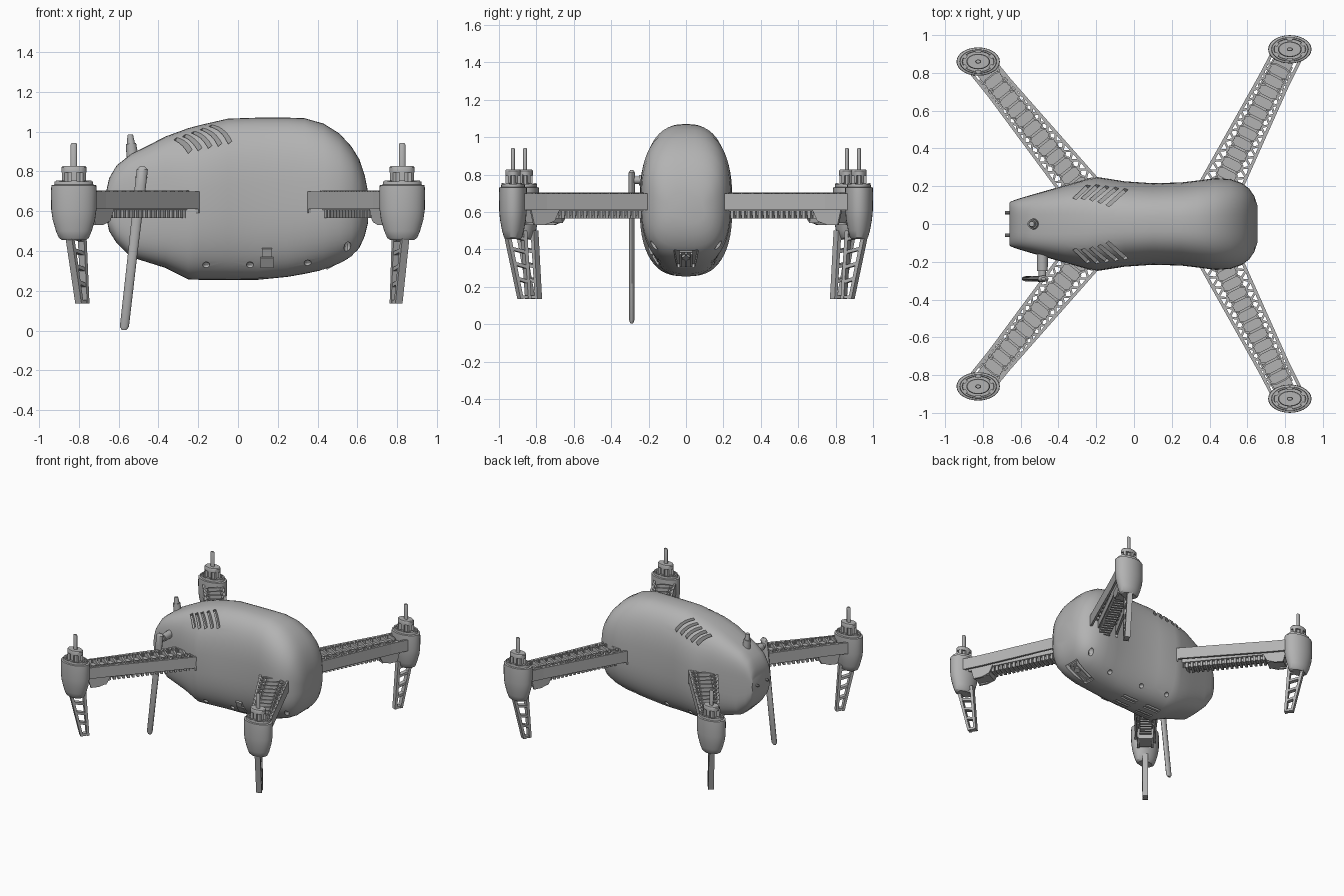
import bpy, bmesh, math
from mathutils import Matrix, Vector

if "Cube" in bpy.data.objects:
    bpy.data.objects.remove(bpy.data.objects["Cube"])

grey = bpy.data.materials.new("plain_grey")
grey.use_nodes = True
grey.diffuse_color = (0.45, 0.45, 0.45, 1)
grey.node_tree.nodes["Principled BSDF"].inputs["Base Color"].default_value = (0.45, 0.45, 0.45, 1)


def finish(name, bm, smooth=True):
    bmesh.ops.recalc_face_normals(bm, faces=bm.faces)
    mesh = bpy.data.meshes.new(name)
    bm.to_mesh(mesh)
    bm.free()
    mesh.materials.append(grey)
    ob = bpy.data.objects.new(name, mesh)
    bpy.context.collection.objects.link(ob)
    if smooth:
        shade(ob)
    return ob


def shade(ob):
    bpy.ops.object.select_all(action='DESELECT')
    ob.select_set(True)
    bpy.context.view_layer.objects.active = ob
    bpy.ops.object.shade_smooth_by_angle(angle=math.radians(32))


def loft(bm, rings):
    rows = [[bm.verts.new(p) for p in ring] for ring in rings]
    n = len(rows[0])
    for a, b in zip(rows, rows[1:]):
        for i in range(n):
            bm.faces.new((a[i], a[(i + 1) % n], b[(i + 1) % n], b[i]))
    bm.faces.new(rows[0])
    bm.faces.new(rows[-1])


def prism(bm, pts, lo, hi, M):
    loft(bm, [[M @ Vector((x, y, z)) for x, y in pts] for z in (lo, hi)])


def beam(bm, p, q, width, lo, hi, M):
    p, q = Vector(p), Vector(q)
    s = (q - p).normalized().orthogonal() * width / 2
    prism(bm, [p + s, q + s, q - s, p - s], lo, hi, M)


def box(bm, size, M):
    bmesh.ops.create_cube(bm, size=1, matrix=M @ Matrix.Diagonal((*size, 1)))


def along(a, b, axis, up):
    return Matrix.Translation((a + b) / 2) @ (b - a).to_track_quat(axis, up).to_matrix().to_4x4()


def rod(bm, a, b, r1, r2, seg=16):
    a, b = Vector(a), Vector(b)
    bmesh.ops.create_cone(bm, cap_ends=True, segments=seg, radius1=r1, radius2=r2,
                          depth=(b - a).length, matrix=along(a, b, 'Z', 'Y'))


# Body: stations of x, top, bottom, half width, squareness
STATIONS = [(-.66, .71, .56, .113, 4), (-.648, .765, .5, .121, 4), (-.61, .83, .44, .134, 4),
            (-.54, .885, .37, .155, 3.8), (-.365, .975, .315, .205, 3.2),
            (-.25, 1.017, .257, .238, 2.8), (-.19, 1.033, .255, .248, 2.6),
            (-.05, 1.065, .255, .226, 2.6), (.1, 1.07, .255, .216, 2.6), (.25, 1.07, .27, .22, 2.6),
            (.335, 1.067, .285, .23, 2.6), (.43, 1.04, .305, .243, 2.6), (.51, .99, .335, .238, 2.7),
            (.57, .925, .37, .217, 2.9), (.61, .86, .415, .187, 3), (.637, .78, .475, .148, 3),
            (.653, .7, .54, .1, 3)]


def section(x):
    for a, b in zip(STATIONS, STATIONS[1:]):
        if x <= b[0]:
            t = (x - a[0]) / (b[0] - a[0])
            return [p + (q - p) * t for p, q in zip(a[1:], b[1:])]


def on_body(x, z, side):
    top, bottom, w, power = section(x)
    t = min(1, abs(z - (top + bottom) / 2) / ((top - bottom) / 2))
    return Vector((x, side * w * (1 - t ** power) ** (1 / power), z))


def body_ring(x, top, bottom, w, power, n=56):
    ring = []
    for i in range(n):
        c, s = math.cos(math.tau * i / n), math.sin(math.tau * i / n)
        y = math.copysign(abs(c) ** (2 / power), c) * w
        z = math.copysign(abs(s) ** (2 / power), s) * (top - bottom) / 2
        ring.append((x, y, (top + bottom) / 2 + z))
    return ring


bm = bmesh.new()
loft(bm, [body_ring(*s) for s in STATIONS])
body = finish("body_shell", bm, False)

# Openings cut into the body: vents, small ovals, belly slots, camera bay
LENS = Matrix.Translation((.51, 0, .335)) @ Matrix.Rotation(math.radians(-29), 4, 'Y')
bm = bmesh.new()
for side in (-1, 1):
    for i in range(5):
        t = i / 4
        a = on_body(-.14 - .175 * t, 1.03 - .065 * t, side)
        b = on_body(-.04 - .2 * t, .945 - .045 * t, side)
        box(bm, ((b - a).length, .018, .05), along(a, b, 'X', 'Z'))
    for x, z, h in ((-.16, .33, .016), (.06, .33, .016), (.35, .34, .016), (.55, .42, .034)):
        M = Matrix.Translation(on_body(x, z, side)) @ Matrix.Diagonal((.018, .025, h, 1))
        bmesh.ops.create_uvsphere(bm, u_segments=12, v_segments=8, radius=1, matrix=M)
    for x in (-.13, .08):
        for y in (.03, .06):
            box(bm, (.13, .014, .04), Matrix.Translation((x, side * y, .26)))
prism(bm, [(-.1, -.045), (.1, -.065), (.1, .065), (-.1, .045)], -.06, .04, LENS)
cutter = finish("opening_cutter", bm, False)
cutter.hide_render = True
mod = body.modifiers.new("openings", 'BOOLEAN')
mod.operation, mod.object, mod.solver = 'DIFFERENCE', cutter, 'EXACT'
bpy.context.view_layer.objects.active = body
bpy.ops.object.modifier_apply(modifier=mod.name)
bpy.data.objects.remove(cutter)
shade(body)

# Camera block with ribs, recessed in its bay
bm = bmesh.new()
box(bm, (.16, .07, .03), LENS @ Matrix.Translation((0, 0, .03)))
for y in (-.03, 0, .03):
    box(bm, (.14, .01, .05), LENS @ Matrix.Translation((0, y, .03)))
rod(bm, LENS @ Vector((.03, 0, .04)), LENS @ Vector((.03, 0, .002)), .025, .022)
finish("camera_block", bm)

# Latch, top knob and nose pins
bm = bmesh.new()
for x, width, z0, z1, depth in ((.145, .065, .32, .37, .02), (.145, .05, .375, .415, .028)):
    a, b = on_body(x, z0, -1), on_body(x, z1, -1)
    box(bm, (width, depth, (b - a).length), along(a, b, 'Z', 'Y'))
finish("side_latch", bm, False)
bm = bmesh.new()
rod(bm, (-.53, 0, .87), (-.538, 0, .94), .03, .026)
rod(bm, (-.538, 0, .94), (-.542, 0, .985), .02, .014)
finish("top_knob", bm)
bm = bmesh.new()
for y in (-.06, .06):
    rod(bm, (-.64, y, .63), (-.682, y, .63), .009, .009, 10)
finish("nose_pins", bm)

# Antenna on a side connector
bm = bmesh.new()
rod(bm, (-.485, -.13, .77), (-.485, -.25, .77), .03, .028)
rod(bm, (-.485, -.24, .77), (-.485, -.3, .77), .02, .02)
finish("antenna_connector", bm)
bm = bmesh.new()
path = [(-.48, .825, .012), (-.481, .81, .028), (-.49, .73, .028), (-.53, .38, .024),
        (-.571, .02, .023), (-.572, .003, .012)]
loft(bm, [[(x + r * math.cos(math.tau * i / 16), -.29 + .6 * r * math.sin(math.tau * i / 16), z)
           for i in range(16)] for x, z, r in path])
finish("antenna", bm)


# Arm: spine, side rails, zigzag struts, oval cells and teeth below
def build_arm(name, root, hub, w0, w1):
    d = (hub - root).normalized()
    length = (hub - root).length
    M = Matrix.Translation((*root, 0)) @ Matrix.Rotation(math.atan2(d.y, d.x), 4, 'Z')
    half = lambda u: w0 + (w1 - w0) * min(1, u / (length * .8))
    bm = bmesh.new()
    beam(bm, (-.06, 0), (length, 0), .1, .605, .675, M)
    count = 12
    step = (length - .1) / count
    for i in range(count):
        u0, u1 = i * step, (i + 1) * step
        uc = (u0 + u1) / 2
        for s in (-1, 1):
            beam(bm, (u0, s * half(u0)), (u1, s * half(u1)), .016, .61, .698, M)
            beam(bm, (u0, s * half(u0)), (uc, s * .05), .012, .665, .7, M)
            beam(bm, (uc, s * .05), (u1, s * half(u1)), .012, .665, .7, M)
        k = step * .46
        cell = [(uc + x * k, y * .055) for x, y in
                ((1, .6), (.55, 1), (-.55, 1), (-1, .6), (-1, -.6), (-.55, -1), (.55, -1), (1, -.6))]
        for p, q in zip(cell, cell[1:] + cell[:1]):
            beam(bm, p, q, .009, .66, .703, M)
    for s in (-1, 1):
        beam(bm, (-.07, s * w0), (.01, s * w0), .016, .59, .698, M)
        beam(bm, (length - .11, s * w1), (length, s * w1), .016, .61, .698, M)
    for i in range(18):
        u = .02 + i * (length - .24) / 18
        beam(bm, (u, 0), (u + .018, 0), .085, .565, .61, M)
    beam(bm, (0, 0), (length - .2, 0), .05, .58, .61, M)
    bracket = [(length - .25, .61), (length - .22, .55), (length - .16, .53), (length - .1, .53),
               (length - .08, .61)]
    for y in (-.05, .05):
        prism(bm, bracket, y - .008, y + .008, M @ Matrix.Rotation(math.pi / 2, 4, 'X'))
    beam(bm, (length - .22, 0), (length - .1, 0), .1, .54, .61, M)
    finish(name, bm, False)


# Motor pod with crown and shaft
def build_motor(name, hub):
    def stack(profile, n=28):
        loft(bm, [[(hub.x + r * math.cos(math.tau * i / n), hub.y + .65 * r * math.sin(math.tau * i / n), z)
                   for i in range(n)] for r, z in profile])
    bm = bmesh.new()
    stack([(.06, .455), (.075, .465), (.09, .5), (.107, .56), (.114, .61), (.115, .7),
           (.113, .73), (.098, .733), (.096, .75), (.085, .75), (.082, .738), (.04, .738)])
    stack([(.045, .73), (.045, .8)])
    stack([(.063, .795), (.063, .82), (.058, .826)])
    stack([(.016, .8), (.016, .935), (.012, .942)])
    for i in range(6):
        a = math.tau * (i + .5) / 6
        M = Matrix.Translation((hub.x, hub.y, 0)) @ Matrix.Diagonal((1, .65, 1, 1)) @ Matrix.Rotation(a, 4, 'Z')
        beam(bm, (.03, 0), (.062, 0), .026, .735, .8, M)
        beam(bm, (.07, 0), (.094, 0), .03, .735, .755, M)
    finish(name, bm)


# Landing leg: a tapering ladder in the plane of its arm
def build_leg(name, hub, d):
    M = Matrix(((d.x, 0, d.y, hub.x), (d.y, 0, -d.x, hub.y), (0, 1, 0, 0), (0, 0, 0, 1)))
    inner = lambda z: -.075 - .025 * (.5 - z) / .36
    outer = lambda z: .05 - .085 * (.5 - z) / .36
    bm = bmesh.new()
    for edge, s in ((inner, 1), (outer, -1)):
        prism(bm, [(edge(.5), .5), (edge(.5) + s * .022, .5), (edge(.135) + s * .018, .135),
                   (edge(.135), .135)], -.02, .02, M)
    for z in (.145, .225, .305, .385, .455):
        tilt = 0 if z < .2 else .02
        beam(bm, (inner(z) + .008, z), (outer(z) - .008, z + tilt), .018, -.017, .017, M)
    finish(name, bm, False)


for end, root_x, root_y, hub_x, hub_y, w0, w1 in (("nose", -.275, .18, -.825, .86, .098, .068),
                                                  ("tail", .45, .18, .825, .925, .105, .075)):
    for side, s in (("left", 1), ("right", -1)):
        root, hub = Vector((root_x, s * root_y)), Vector((hub_x, s * hub_y))
        tag = end + "_" + side
        build_arm(tag + "_arm", root, hub, w0, w1)
        build_motor(tag + "_motor", hub)
        build_leg(tag + "_leg", hub, (hub - root).normalized())
